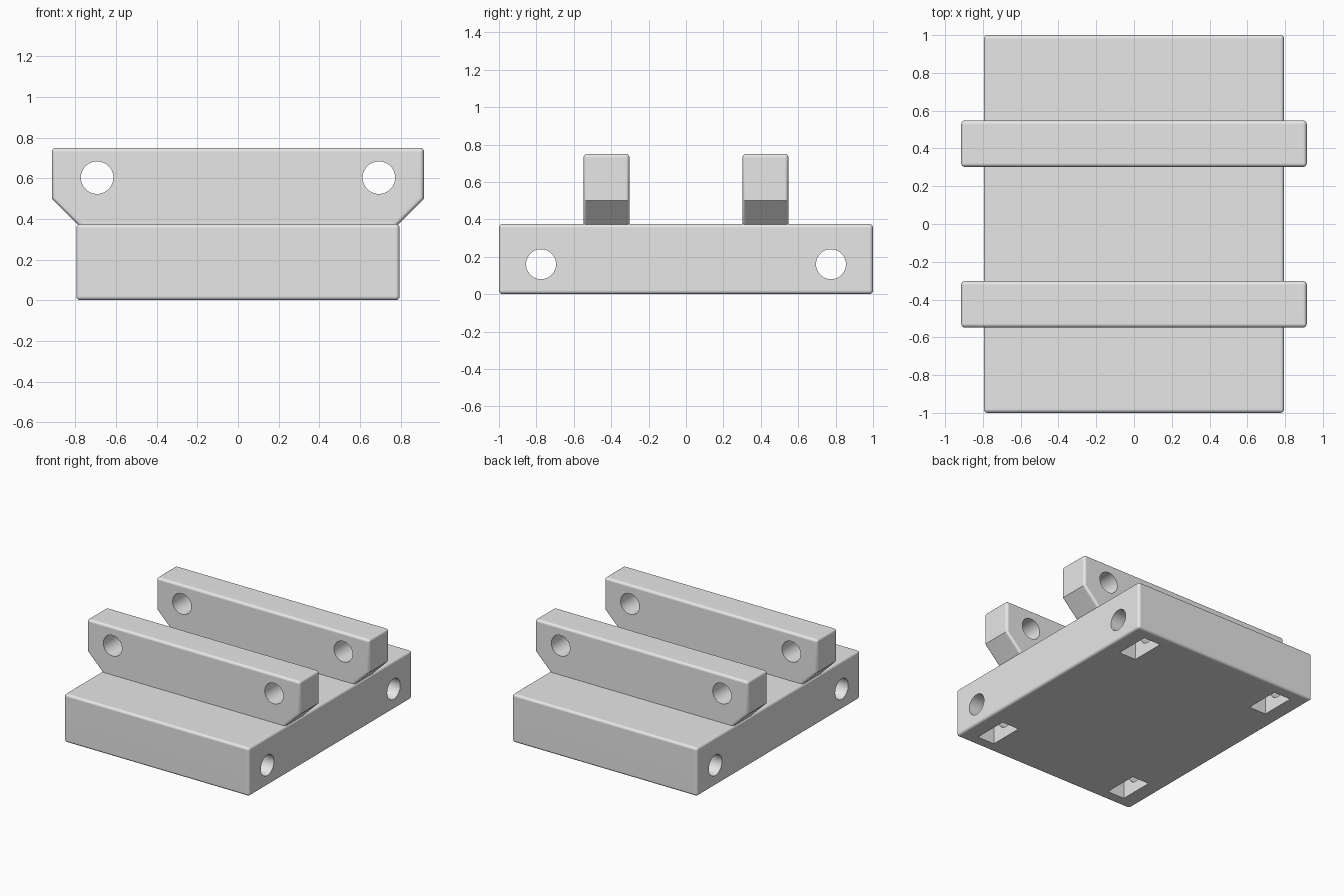
import bpy, bmesh, math
from mathutils import Matrix, Vector

cube = bpy.data.objects.get("Cube")
if cube:
    bpy.data.objects.remove(cube, do_unlink=True)

grey = bpy.data.materials.new("light_grey")
grey.use_nodes = True
grey.diffuse_color = (0.8, 0.8, 0.8, 1)
grey.node_tree.nodes["Principled BSDF"].inputs["Base Color"].default_value = (0.8, 0.8, 0.8, 1)


def new_object(name, bm):
    bmesh.ops.recalc_face_normals(bm, faces=bm.faces[:])
    mesh = bpy.data.meshes.new(name)
    bm.to_mesh(mesh)
    bm.free()
    mesh.materials.append(grey)
    obj = bpy.data.objects.new(name, mesh)
    bpy.context.collection.objects.link(obj)
    return obj


def extrude_profile(name, points, y0, y1):
    """Extrude an outline in x, z along y."""
    bm = bmesh.new()
    face = bm.faces.new([bm.verts.new((x, y0, z)) for x, z in points])
    moved = bmesh.ops.extrude_face_region(bm, geom=[face])["geom"]
    verts = [v for v in moved if isinstance(v, bmesh.types.BMVert)]
    bmesh.ops.translate(bm, verts=verts, vec=(0, y1 - y0, 0))
    return new_object(name, bm)


def box_cutter(center, size):
    bm = bmesh.new()
    bmesh.ops.create_cube(bm, size=1, matrix=Matrix.Translation(center) @ Matrix.Diagonal((*size, 1)))
    return new_object("pocket_cutter", bm)


def hole_cutter(center, axis):
    bm = bmesh.new()
    turn = Vector((0, 0, 1)).rotation_difference(Vector(axis)).to_matrix().to_4x4()
    bmesh.ops.create_cone(bm, cap_ends=True, segments=48, radius1=0.08, radius2=0.08,
                          depth=2.4, matrix=Matrix.Translation(center) @ turn)
    return new_object("hole_cutter", bm)


def finish(obj, cutters):
    """Round the outer edges, cut the openings, then shade."""
    bpy.ops.object.select_all(action="DESELECT")
    bpy.context.view_layer.objects.active = obj
    obj.select_set(True)
    bevel = obj.modifiers.new("rounded_edges", "BEVEL")
    bevel.width = 0.02
    bevel.segments = 4
    bevel.limit_method = "ANGLE"
    bevel.angle_limit = math.radians(50)
    bpy.ops.object.modifier_apply(modifier=bevel.name)
    for cutter in cutters:
        cutter.hide_render = True
        cut = obj.modifiers.new("cut", "BOOLEAN")
        cut.operation = "DIFFERENCE"
        cut.solver = "EXACT"
        cut.object = cutter
        bpy.ops.object.modifier_apply(modifier=cut.name)
        bpy.data.objects.remove(cutter, do_unlink=True)
    bpy.ops.object.shade_smooth_by_angle(angle=math.radians(35))
    normals = obj.modifiers.new("flat_normals", "WEIGHTED_NORMAL")
    normals.keep_sharp = True


# Base block with two cross holes and four pockets open underneath
W, H = 0.795, 0.375
base = extrude_profile("base_block", [(-W, 0), (W, 0), (W, H), (-W, H)], -1, 1)
cutters = []
for sy in (-1, 1):
    cutters.append(hole_cutter((0, sy * 0.775, 0.16), (1, 0, 0)))
    for sx in (-1, 1):
        cutters.append(box_cutter((sx * 0.597, sy * 0.775, 0.1), (0.145, 0.27, 0.39)))
finish(base, cutters)

# Two crossbars with chamfered ends, each with two holes
half = [(0.78, 0.3), (0.78, 0.365), (0.915, 0.5), (0.915, 0.75)]
outline = half + [(-x, z) for x, z in reversed(half)]
for name, y in (("front_crossbar", -0.425), ("back_crossbar", 0.425)):
    bar = extrude_profile(name, outline, y - 0.123, y + 0.123)
    finish(bar, [hole_cutter((sx * 0.693, y, 0.603), (0, 1, 0)) for sx in (-1, 1)])
